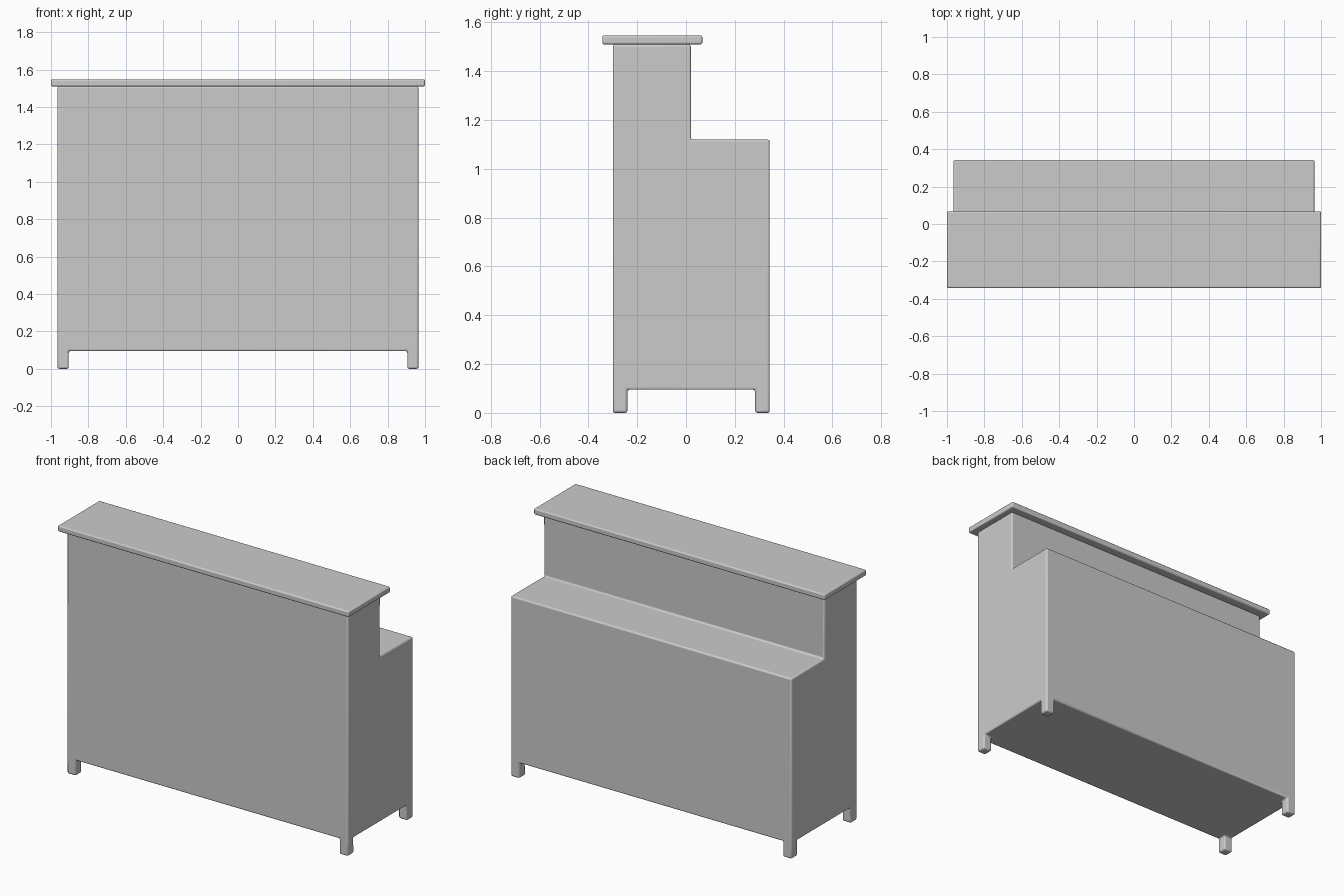
import bpy, bmesh
from mathutils import Vector

if "Cube" in bpy.data.objects:
    bpy.data.objects.remove(bpy.data.objects["Cube"])


def box(bm, lo, hi):
    geom = bmesh.ops.create_cube(bm, size=1)
    for v in geom["verts"]:
        v.co = Vector([hi[i] if v.co[i] > 0 else lo[i] for i in range(3)])


def cut(bm, axis, value):
    point, normal = Vector((0, 0, 0)), Vector((0, 0, 0))
    point[axis], normal[axis] = value, 1
    geom = bm.verts[:] + bm.edges[:] + bm.faces[:]
    bmesh.ops.bisect_plane(bm, geom=geom, plane_co=point, plane_no=normal)


def pull(bm, faces, z):
    new = bmesh.ops.extrude_discrete_faces(bm, faces=faces)["faces"]
    for f in new:
        for v in f.verts:
            v.co.z = z


def finish(bm, name, width):
    bmesh.ops.dissolve_limit(bm, angle_limit=0.01, verts=bm.verts, edges=bm.edges)
    bmesh.ops.recalc_face_normals(bm, faces=bm.faces)
    mesh = bpy.data.meshes.new(name)
    bm.to_mesh(mesh)
    bm.free()
    ob = bpy.data.objects.new(name, mesh)
    bpy.context.collection.objects.link(ob)
    bevel = ob.modifiers.new("rounded_edges", "BEVEL")
    bevel.width, bevel.segments = width, 3
    bevel.limit_method = "ANGLE"
    bpy.ops.object.select_all(action="DESELECT")
    ob.select_set(True)
    bpy.context.view_layer.objects.active = ob
    bpy.ops.object.shade_smooth_by_angle()
    return ob


X, FRONT, BACK = 0.965, -0.30, 0.343
FOOT, FLOOR, SHELF, TOP = 0.06, 0.095, 1.12, 1.51

# Counter body: box with a raised front half and a foot at each corner
bm = bmesh.new()
box(bm, (-X, FRONT, FLOOR), (X, BACK, SHELF))
cut(bm, 1, 0.02)
pull(bm, [f for f in bm.faces if f.normal.z > 0.9 and f.calc_center_median().y < 0.02], TOP)
for axis, value in ((0, FOOT - X), (0, X - FOOT), (1, FRONT + FOOT), (1, BACK - FOOT)):
    cut(bm, axis, value)
bm.normal_update()
corners = []
for f in bm.faces:
    c = f.calc_center_median()
    at_end = abs(c.x) > X - FOOT
    at_side = c.y < FRONT + FOOT or c.y > BACK - FOOT
    if f.normal.z < -0.9 and at_end and at_side:
        corners.append(f)
pull(bm, corners, 0)
finish(bm, "counter_body", 0.01)

# Overhanging bar top
bm = bmesh.new()
box(bm, (-1, -0.343, TOP), (1, 0.067, 1.547))
finish(bm, "bar_top", 0.008)
